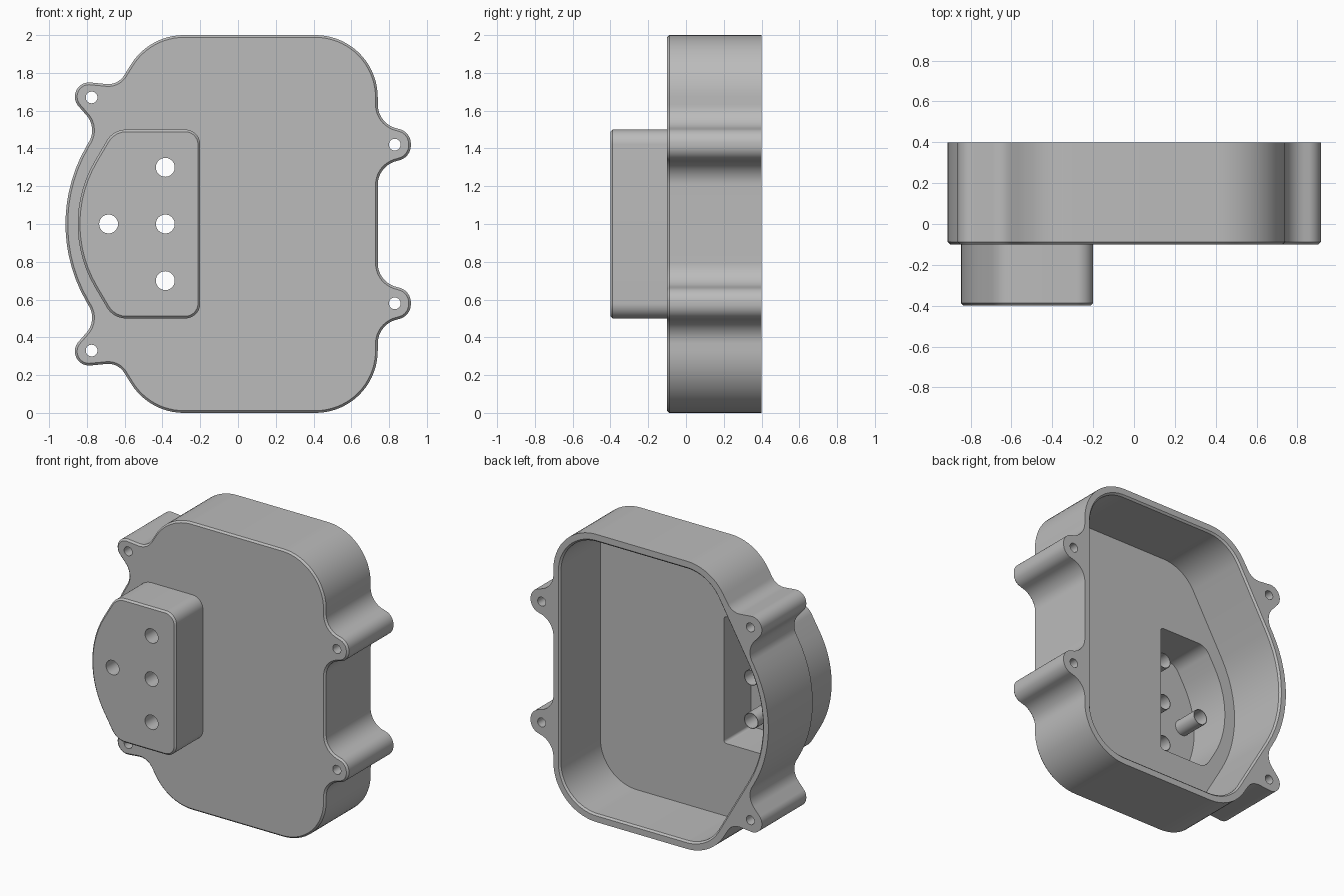
import bpy, bmesh, math
from mathutils import Vector

cube = bpy.data.objects.get("Cube")
if cube:
    bpy.data.objects.remove(cube, do_unlink=True)

grey = bpy.data.materials.new("housing_grey")
grey.use_nodes = True
grey.diffuse_color = (0.5, 0.5, 0.5, 1)
grey.node_tree.nodes["Principled BSDF"].inputs["Base Color"].default_value = (0.5, 0.5, 0.5, 1)


def mirrored(half):
    """Complete an outline whose last corner lies on the line z = 1."""
    return half + [(x, 2 - z, r) for x, z, r in reversed(half[:-1])]


def rounded(corners):
    """Turn (x, z, radius) corners into a filleted outline."""
    out = []
    n = len(corners)
    for i, (x, z, r) in enumerate(corners):
        p = Vector((x, z))
        a = (p - Vector(corners[i - 1][:2])).normalized()
        b = (Vector(corners[(i + 1) % n][:2]) - p).normalized()
        turn = math.atan2(a.x * b.y - a.y * b.x, a.dot(b))
        side = 1 if turn > 0 else -1
        start = p - a * r * math.tan(abs(turn) / 2)
        centre = start + Vector((-a.y, a.x)) * r * side
        steps = max(3, math.ceil(abs(turn) / math.radians(5)))
        for k in range(steps + 1):
            t = turn * k / steps
            d = start - centre
            out.append(centre + Vector((d.x * math.cos(t) - d.y * math.sin(t),
                                        d.x * math.sin(t) + d.y * math.cos(t))))
    return out


def circle(x, z, r, n=40):
    return [Vector((x + r * math.cos(math.tau * i / n), z + r * math.sin(math.tau * i / n)))
            for i in range(n)]


def inset(outline, d):
    out = []
    for i, p in enumerate(outline):
        t = (outline[(i + 1) % len(outline)] - outline[i - 1]).normalized()
        out.append(p + Vector((-t.y, t.x)) * d)
    return out


bm = bmesh.new()


def wall(outline, sections):
    """Loft an outline through (y, inset) sections; return the first and last rings."""
    rings = [[bm.verts.new((p.x, y, p.y)) for p in inset(outline, d)] for y, d in sections]
    for lo, hi in zip(rings, rings[1:]):
        for i in range(len(lo)):
            j = (i + 1) % len(lo)
            bm.faces.new((lo[i], lo[j], hi[j], hi[i]))
    return rings[0], rings[-1]


def flat(*rings):
    """Fill the flat area between an outer ring and the rings of its holes."""
    edges = [bm.edges.get((r[i - 1], r[i])) for r in rings for i in range(len(r))]
    bmesh.ops.triangle_fill(bm, use_beauty=True, edges=edges, normal=(0, 1, 0))


# Outer shell with four screw lugs
shell = rounded(mirrored([
    (0.74, 1.305, 0.13), (0.915, 1.355, 0.08), (0.915, 1.485, 0.08), (0.74, 1.535, 0.13),
    (0.74, 2, 0.33), (-0.47, 2, 0.33), (-0.635, 1.735, 0.1), (-0.865, 1.757, 0.075),
    (-0.863, 1.645, 0.075), (-0.745, 1.51, 0.12), (-1.044, 1, 0.82)]))
shell_front, shell_back = wall(shell, [(-0.1, 0.012), (-0.088, 0), (0.4, 0)])

# Raised block on the front
block = rounded(mirrored([(-0.2, 1.5, 0.08), (-0.66, 1.5, 0.12), (-0.955, 1, 0.66)]))
block_front, block_base = wall(block, [(-0.4, 0.012), (-0.388, 0), (-0.1, 0)])

# Main cavity, open at the back with a chamfered rim
cavity = rounded(mirrored([(0.69, 1.945, 0.28), (-0.445, 1.945, 0.28), (-0.99, 1, 0.81)]))
cavity_floor, cavity_rim = wall(cavity, [(-0.045, 0), (0.388, 0), (0.4, -0.012)])

# Pocket inside the raised block
pocket = rounded(mirrored([(-0.26, 1.44, 0.02), (-0.625, 1.44, 0.1), (-0.885, 1, 0.62)]))
pocket_floor, pocket_rim = wall(pocket, [(-0.345, 0), (-0.045, 0)])

# Screw holes through the lugs
screws = [wall(circle(x, h, 0.031), [(-0.1, 0), (0.4, 0)])
          for x, z in ((0.83, 1.42), (-0.775, 1.67)) for h in (z, 2 - z)]

# Connector holes continuing as thin sleeves in the pocket
sleeves = [wall(circle(x, z, 0.05), [(-0.4, 0), (-0.165, 0), (-0.165, -0.004), (-0.345, -0.004)])
           for x, z in ((-0.385, 1.3), (-0.385, 1), (-0.385, 0.7), (-0.685, 1))]

# Flat faces from front to back
flat(block_front, *[s[0] for s in sleeves])
flat(pocket_floor, *[s[1] for s in sleeves])
flat(shell_front, block_base, *[s[0] for s in screws])
flat(cavity_floor, pocket_rim)
flat(shell_back, cavity_rim, *[s[1] for s in screws])

# Housing object
bmesh.ops.recalc_face_normals(bm, faces=bm.faces)
mesh = bpy.data.meshes.new("housing")
bm.to_mesh(mesh)
bm.free()
mesh.materials.append(grey)
housing = bpy.data.objects.new("housing", mesh)
bpy.context.collection.objects.link(housing)
bpy.ops.object.select_all(action='DESELECT')
housing.select_set(True)
bpy.context.view_layer.objects.active = housing
bpy.ops.object.shade_smooth_by_angle(angle=math.radians(30))
